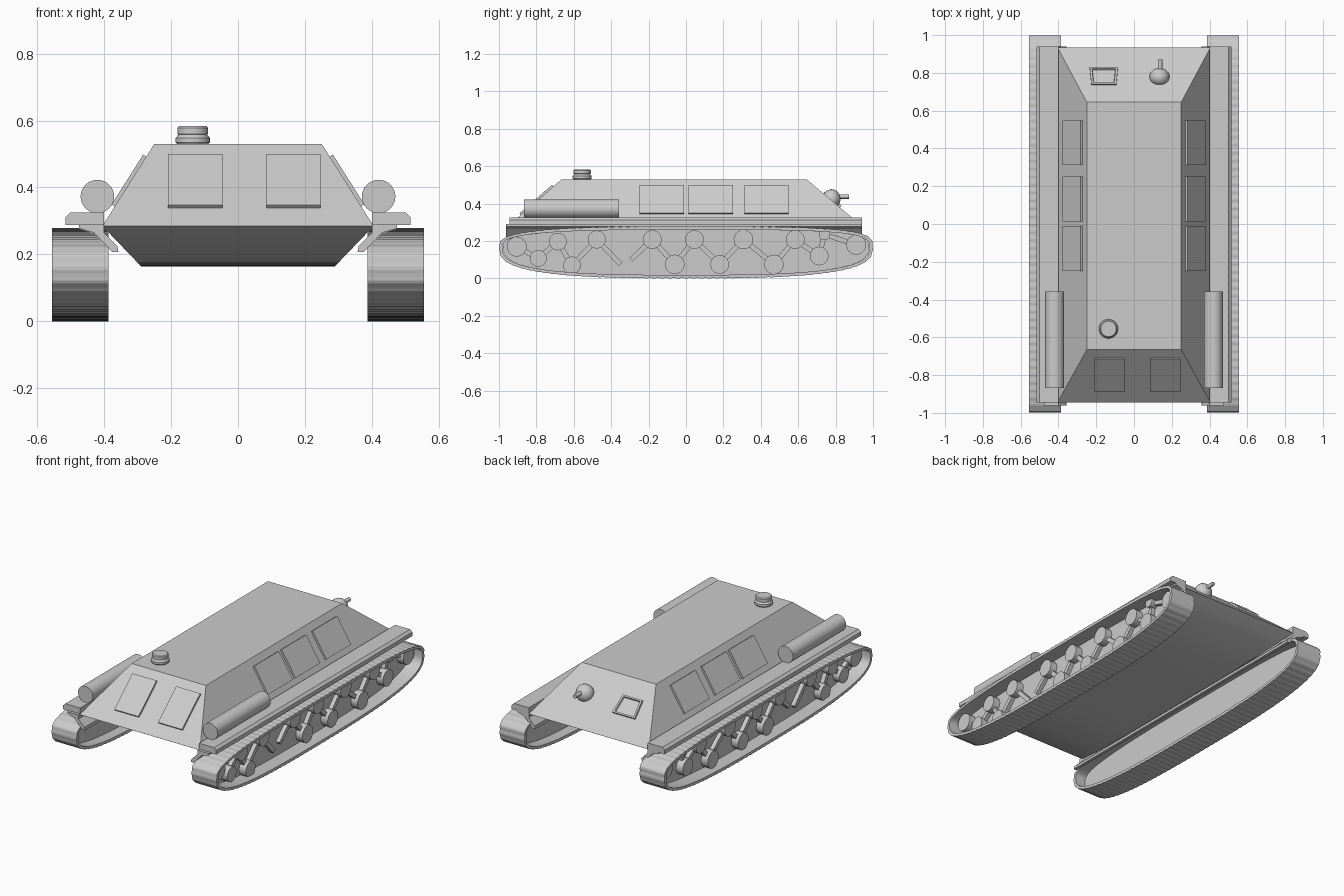
import bpy, bmesh, math
from mathutils import Vector, Matrix

if "Cube" in bpy.data.objects:
    bpy.data.objects.remove(bpy.data.objects["Cube"])


def make(name, verts, faces, smooth=None, mat=None):
    me = bpy.data.meshes.new(name)
    bm = bmesh.new()
    vs = [bm.verts.new(v) for v in verts]
    for f in faces:
        bm.faces.new([vs[i] for i in f])
    bmesh.ops.remove_doubles(bm, verts=bm.verts, dist=1e-5)
    bmesh.ops.recalc_face_normals(bm, faces=bm.faces)
    bm.to_mesh(me)
    bm.free()
    ob = bpy.data.objects.new(name, me)
    bpy.context.collection.objects.link(ob)
    if mat:
        ob.matrix_world = mat
    if smooth:
        bpy.context.view_layer.objects.active = ob
        bpy.ops.object.select_all(action='DESELECT')
        ob.select_set(True)
        bpy.ops.object.shade_smooth_by_angle(angle=math.radians(smooth))
    return ob


def loft(name, rings, smooth=None, mat=None):
    """Skin between equal rings of points, with capped ends."""
    n = len(rings[0])
    verts = [p for r in rings for p in r]
    faces = [(k * n + i, k * n + (i + 1) % n, (k + 1) * n + (i + 1) % n, (k + 1) * n + i)
             for k in range(len(rings) - 1) for i in range(n)]
    faces += [tuple(range(n)), tuple(range(len(verts) - n, len(verts)))]
    return make(name, verts, faces, smooth, mat)


def rect(hx, y0, y1, z):
    return [(-hx, y0, z), (hx, y0, z), (hx, y1, z), (-hx, y1, z)]


def lathe(name, profile, centre, axis, n=24):
    """Round part: profile of (radius, distance along axis)."""
    q = Vector((0, 0, 1)).rotation_difference(Vector(axis))
    mat = Matrix.Translation(centre) @ q.to_matrix().to_4x4()
    rings = [[(r * math.cos(2 * math.pi * i / n), r * math.sin(2 * math.pi * i / n), h)
              for i in range(n)] for r, h in profile]
    return loft(name, rings, 35, mat)


def on_slope(centre, up, normal):
    n, v = Vector(normal).normalized(), Vector(up).normalized()
    m = Matrix((v.cross(n), v, n)).transposed().to_4x4()
    return Matrix.Translation(centre) @ m


def plate(name, w, h, mat, lift=0.011):
    return loft(name, [rect(w / 2, -h / 2, h / 2, z) for z in (-0.01, lift)], None, mat)


# Sloped upper hull
loft("upper_hull", [rect(0.405, -0.945, 0.935, 0.285), rect(0.25, -0.665, 0.645, 0.53)])

# Curved hull belly
rings = []
for k in range(33):
    t = -1 + k / 16
    d = 0.0005 + 0.12 * (1 - t ** 4)
    y, w = 0.94 * t - 0.005, 0.405 - 0.96 * d
    rings.append([(-0.405, y, 0.285), (0.405, y, 0.285), (w, y, 0.285 - d), (-w, y, 0.285 - d)])
loft("belly", rings, 40)

# Front panels
for x in (-0.128, 0.166):
    plate("front_panel", 0.162, 0.232, on_slope((x, -0.796, 0.416), (0, 0.28, 0.245), (0, -0.245, 0.28)))

# Rear window frame with sunken pane
m = on_slope((-0.16, 0.779, 0.417), (0, -0.29, 0.245), (0, 0.245, 0.29))
spec = ((1, -0.01), (1, 0.012), (0.84, 0.012), (0.8, 0.003))
loft("rear_window", [[(sx * s, sy * s, z) for sx, sy in
                      ((-0.075, -0.058), (0.075, -0.058), (0.066, 0.058), (-0.066, 0.058))]
                     for s, z in spec], None, m)

# Ball mount and barrel
ball = [(max(0.0005, 0.053 * math.sin(math.pi * i / 12)), -0.048 * math.cos(math.pi * i / 12)) for i in range(13)]
lathe("ball_mount", ball, (0.135, 0.778, 0.424), (0, 1, 0))
lathe("barrel", [(0.012, 0), (0.012, 0.06)], (0.138, 0.812, 0.438), (0, 1, 0), 16)

# Roof cupola
lathe("cupola", [(0.043, 0.525), (0.051, 0.535), (0.051, 0.548), (0.042, 0.558),
                 (0.046, 0.56), (0.046, 0.578), (0.041, 0.583)], (-0.135, -0.555, 0), (0, 0, 1))


# Track loop: rounded outline sampled at even spacing, lower towards the front on top
def outline(a, off=0.0):
    c, s = math.cos(a), math.sin(a)
    n, h = ((3.6 if c > 0 else 3.0), 0.107) if s > 0 else (3.0, 0.168)
    y = (0.997 + off) * math.copysign(abs(c) ** (2 / n), c)
    return y, 0.17 + (h + off) * math.copysign(abs(s) ** (2 / n), s)


COUNT, DENSE = 400, 12000
pts = [Vector(outline(2 * math.pi * i / DENSE)) for i in range(DENSE + 1)]
lengths = [0.0]
for p, q in zip(pts, pts[1:]):
    lengths.append(lengths[-1] + (q - p).length)
angles, j = [], 0
for i in range(COUNT):
    while lengths[j] < lengths[-1] * i / COUNT:
        j += 1
    angles.append(2 * math.pi * j / DENSE)

WHEELS = [(-0.905, 0.17, 0.053), (-0.79, 0.107, 0.045), (-0.685, 0.197, 0.047), (-0.61, 0.07, 0.047),
          (-0.477, 0.208, 0.048), (-0.18, 0.208, 0.05), (-0.06, 0.075, 0.052), (0.045, 0.208, 0.05),
          (0.18, 0.075, 0.05), (0.307, 0.208, 0.052), (0.47, 0.075, 0.052), (0.584, 0.208, 0.05),
          (0.712, 0.12, 0.05), (0.74, 0.235, 0.03), (0.91, 0.18, 0.053)]


def arm(name, s, p, q):
    p, q = Vector(p), Vector(q)
    d = (q - p).normalized() * 0.013
    w = Vector((-d.y, d.x))
    loft(name, [[(s * x, *c) for c in (p + w, p - w, q - w, q + w)] for x in (0.46, 0.492)])


def bar(name, section, s, y0, y1):
    loft(name, [[(s * x, y, z) for x, z in section] for y in (y0, y1)])


for s in (1, -1):
    # Track band with raised links
    outer = [outline(a, 0.002 if (i // 2) % 2 else 0) for i, a in enumerate(angles)]
    inner = [outline(a, -0.017) for a in angles]
    ring = [[(s * x, *p) for p in loop] for x, loop in
            ((0.387, inner), (0.387, outer), (0.555, outer), (0.555, inner))]
    verts = [v for r in ring for v in r]
    make("track", verts, [(k * COUNT + i, k * COUNT + (i + 1) % COUNT,
                           (k + 1) % 4 * COUNT + (i + 1) % COUNT, (k + 1) % 4 * COUNT + i)
                          for k in range(4) for i in range(COUNT)])
    # Plate closing the track
    loft("track_plate", [[(s * x, *p) for p in inner[::4]] for x in (0.455, 0.467)])

    # Wheels and linking arms
    for y, z, r in WHEELS:
        lathe("wheel", [(r, 0), (r, 0.05)], (s * 0.462, y, z), (s, 0, 0))
    for a, b in zip(WHEELS, WHEELS[1:]):
        if (a[0], b[0]) != (-0.477, -0.18):
            arm("wheel_arm", s, a[:2], b[:2])
    arm("wheel_arm", s, WHEELS[4][:2], (-0.35, 0.075))
    arm("wheel_arm", s, (-0.295, 0.1), WHEELS[5][:2])

    # Fender and the rail beneath it
    bar("fender", [(0.4, 0.326), (0.5, 0.326), (0.515, 0.312), (0.515, 0.288), (0.4, 0.288)], s, -0.945, 0.94)
    bar("rail", [(0.40, 0.29), (0.475, 0.29), (0.475, 0.278), (0.43, 0.265), (0.375, 0.207),
                 (0.357, 0.207), (0.36, 0.225), (0.40, 0.265)], s, -0.962, 0.94)

    # Exhaust drum
    lathe("side_drum", [(0.05, 0), (0.05, 0.51)], (s * 0.42, -0.867, 0.373), (0, 1, 0), 32)

    # Side panels
    for y in (-0.13, 0.133, 0.43):
        plate("side_panel", 0.237, 0.176,
              on_slope((s * 0.321, y, 0.418), (-s * 0.155, 0, 0.245), (s * 0.245, 0, 0.155)))
